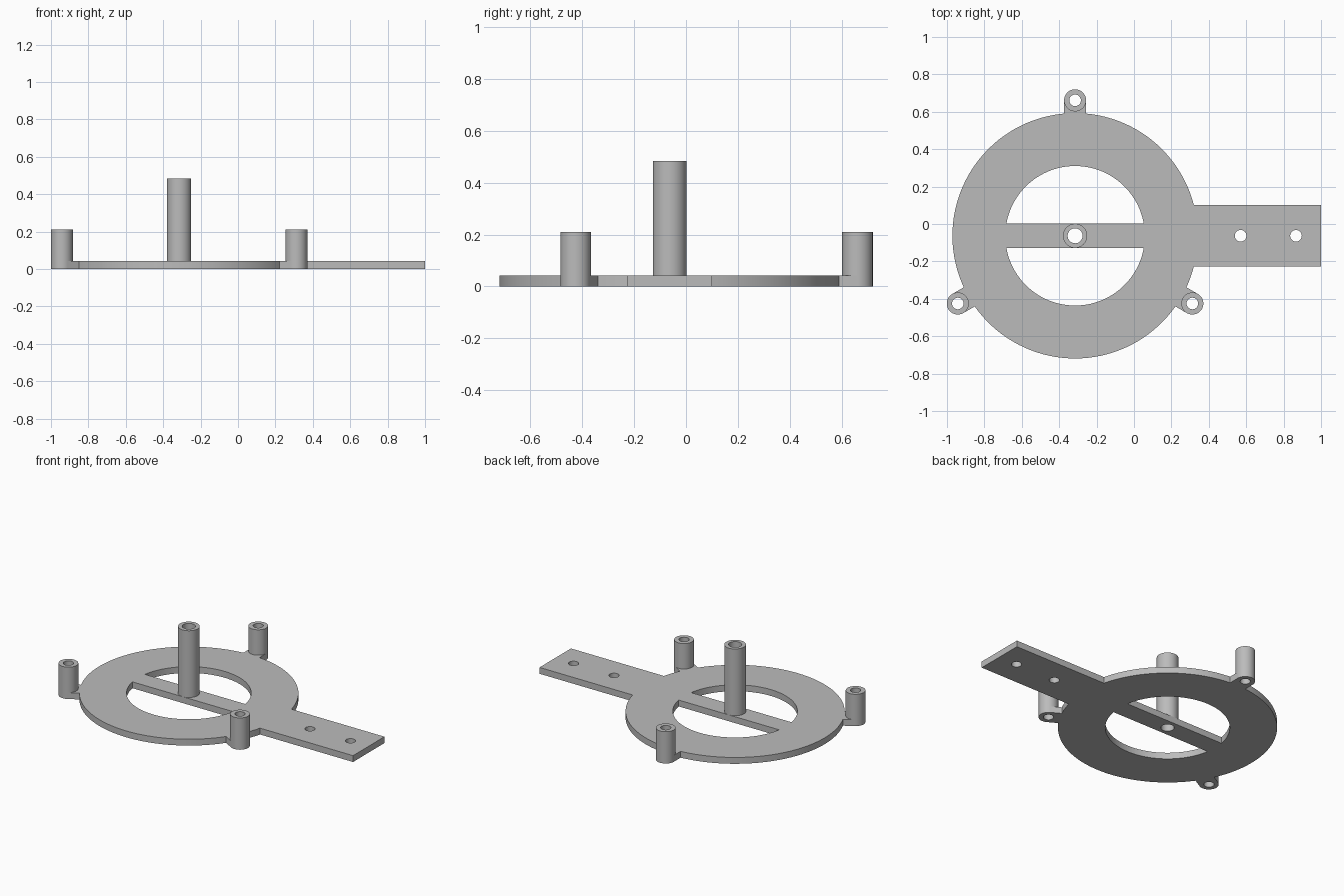
import bpy
import bmesh
from math import pi, sin, cos, asin, radians

if "Cube" in bpy.data.objects:
    bpy.data.objects.remove(bpy.data.objects["Cube"])

CX, CY = -0.315, -0.063        # ring centre
RING_R, WINDOW_R = 0.656, 0.373
THICK = 0.042
ARM_HALF, ARM_END = 0.164, 1.315
BAR_HALF = 0.065
POST_R, POST_HOLE, POST_DIST, POST_TOP = 0.059, 0.031, 0.724, 0.21
HUB_R, HUB_HOLE, HUB_TOP = 0.065, 0.04, 0.483
POST_ANGLES = [radians(a) for a in (90, 210, 330)]

grey = bpy.data.materials.new("plain grey")
grey.use_nodes = True
GREY = (0.5, 0.5, 0.5, 1)
grey.diffuse_color = GREY
grey.node_tree.nodes["Principled BSDF"].inputs["Base Color"].default_value = GREY


def arc(x, y, r, start, end, steps):
    return [(x + r * cos(start + (end - start) * i / steps),
             y + r * sin(start + (end - start) * i / steps)) for i in range(steps + 1)]


def circle(x, y, r, steps=48):
    return arc(x, y, r, 0, 2 * pi, steps)[:-1]


def turn(points, a):
    return [(x * cos(a) - y * sin(a), x * sin(a) + y * cos(a)) for x, y in points]


def slab(name, loops, z0, z1):
    """Solid with vertical walls from an outline and its holes."""
    bm = bmesh.new()
    rims = ([], [])
    for loop in loops:
        rows = [[bm.verts.new((x + CX, y + CY, z)) for x, y in loop] for z in (z0, z1)]
        for i in range(len(loop)):
            j = (i + 1) % len(loop)
            bm.faces.new((rows[0][i], rows[0][j], rows[1][j], rows[1][i]))
            for rim, row in zip(rims, rows):
                rim.append(bm.edges.get((row[i], row[j])))
    for rim in rims:
        bmesh.ops.triangle_fill(bm, edges=rim, use_beauty=True, normal=(0, 0, 1))
    bmesh.ops.recalc_face_normals(bm, faces=bm.faces)
    mesh = bpy.data.meshes.new(name)
    bm.to_mesh(mesh)
    bm.free()
    mesh.materials.append(grey)
    obj = bpy.data.objects.new(name, mesh)
    bpy.context.collection.objects.link(obj)
    bpy.ops.object.select_all(action="DESELECT")
    obj.select_set(True)
    bpy.context.view_layer.objects.active = obj
    bpy.ops.object.shade_smooth_by_angle(angle=radians(30))
    return obj


# Plate outline: ring edge interrupted by the arm and three tabs hugging the posts
arm = [(ARM_END, -ARM_HALF), (ARM_END, ARM_HALF)]
tab = arc(POST_DIST, 0, POST_R, -pi / 2, -3 * pi / 2, 24)
features = [(0, ARM_HALF, arm)] + [(a, POST_R, tab) for a in POST_ANGLES]
outline = []
for i, (angle, half, shape) in enumerate(features):
    outline += turn(shape, angle)
    next_angle, next_half, _ = features[(i + 1) % len(features)]
    if next_angle <= angle:
        next_angle += 2 * pi
    start = angle + asin(half / RING_R)
    end = next_angle - asin(next_half / RING_R)
    outline += arc(0, 0, RING_R, start, end, max(4, int((end - start) / radians(3))))

# Two windows either side of the cross bar
edge = asin(BAR_HALF / WINDOW_R)
window = arc(0, 0, WINDOW_R, edge, pi - edge, 48)
holes = [window, turn(window, pi), circle(0, 0, HUB_HOLE)]
# Arm screw holes
holes += [circle(x - CX, 0, POST_HOLE) for x in (0.57, 0.866)]
slab("base_plate", [outline] + holes, 0, THICK)

# Centre tube standing on the cross bar
slab("centre_tube", [circle(0, 0, HUB_R), circle(0, 0, HUB_HOLE)], THICK, HUB_TOP)

# Hollow posts around the rim
for name, a in zip(("back_post", "right_post", "left_post"), POST_ANGLES):
    x, y = POST_DIST * cos(a), POST_DIST * sin(a)
    slab(name, [circle(x, y, POST_R), circle(x, y, POST_HOLE)], 0, POST_TOP)
